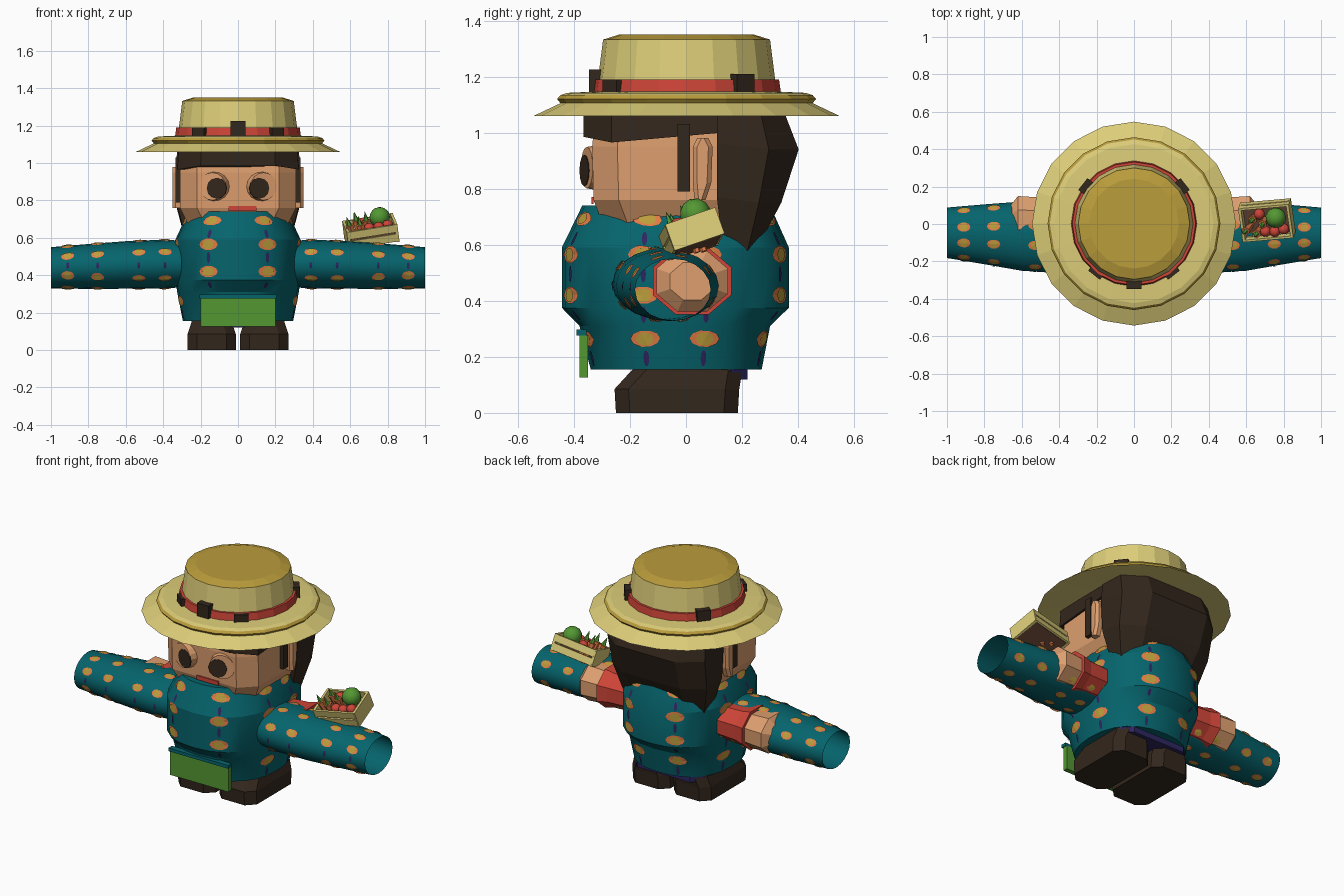
import bpy, bmesh, math
from math import sin, cos, pi, radians
from mathutils import Vector, Matrix
from mathutils.bvhtree import BVHTree

cube = bpy.data.objects.get("Cube")
if cube:
    bpy.data.objects.remove(cube)


def material(name, *rgb):
    col = [(c / 255) ** 2.2 for c in rgb] + [1]
    m = bpy.data.materials.new(name)
    m.use_nodes = True
    m.diffuse_color = col
    m.node_tree.nodes["Principled BSDF"].inputs["Base Color"].default_value = col
    return m


TEAL = material("teal cloth", 14, 100, 108)
GOLD = material("dark straw", 186, 156, 62)
STRAW = material("pale straw", 220, 204, 120)
RED = material("red", 204, 70, 58)
SKIN = material("skin", 220, 157, 110)
HAIR = material("dark hair", 54, 43, 34)
GREEN = material("leaf green", 84, 150, 54)
ORANGE = material("orange", 226, 122, 70)
NAVY = material("navy", 48, 42, 96)
BROWN = material("wood brown", 104, 72, 56)


def finish(name, bm, mats, smooth=None, outward=True):
    if outward:
        bmesh.ops.recalc_face_normals(bm, faces=bm.faces)
    me = bpy.data.meshes.new(name)
    bm.to_mesh(me)
    bm.free()
    for m in mats:
        me.materials.append(m)
    ob = bpy.data.objects.new(name, me)
    bpy.context.collection.objects.link(ob)
    if smooth:
        bpy.ops.object.select_all(action="DESELECT")
        bpy.context.view_layer.objects.active = ob
        ob.select_set(True)
        bpy.ops.object.shade_smooth_by_angle(angle=radians(smooth))
    return ob


def loft(name, rings, mats, caps=True, bands=None, smooth=None):
    """Skin a list of point rings; bands gives a material slot per band."""
    bm = bmesh.new()
    vs = [[bm.verts.new(p) for p in r] for r in rings]
    n = len(vs[0])
    for k in range(len(vs) - 1):
        for i in range(n):
            j = (i + 1) % n
            f = bm.faces.new((vs[k][i], vs[k][j], vs[k + 1][j], vs[k + 1][i]))
            f.material_index = bands[k] if bands else 0
    if caps:
        bm.faces.new(vs[0])
        bm.faces.new(vs[-1]).material_index = bands[-1] if bands else 0
    return finish(name, bm, mats, smooth)


def oval(rx, ry, cy, z, n=20, power=1.0):
    pts = []
    for i in range(n):
        c, s = cos(2 * pi * i / n), sin(2 * pi * i / n)
        pts.append((rx * math.copysign(abs(c) ** power, c),
                    cy + ry * math.copysign(abs(s) ** power, s), z))
    return pts


def block(x0, x1, y0, y1, c, z):
    """Rectangle ring with cut corners."""
    return [(x0 + c, y0, z), (x1 - c, y0, z), (x1, y0 + c, z), (x1, y1 - c, z),
            (x1 - c, y1, z), (x0 + c, y1, z), (x0, y1 - c, z), (x0, y0 + c, z)]


def box(name, size, loc, mat, rot=Matrix()):
    bm = bmesh.new()
    bmesh.ops.create_cube(bm, size=1, matrix=Matrix.LocRotScale(None, None, Vector(size)))
    bm.transform(rot @ Matrix.Translation(loc) if rot.translation.length else
                 Matrix.Translation(loc) @ rot)
    return finish(name, bm, [mat])


def cone(name, r1, r2, depth, mat, matrix, n=16):
    bm = bmesh.new()
    bmesh.ops.create_cone(bm, cap_ends=True, segments=n, radius1=r1, radius2=r2,
                          depth=depth, matrix=matrix)
    return finish(name, bm, [mat])


def patches(name, target, spots, mats):
    """Thin ovals laid on a surface: spots = (centre, direction, side, half w, half h, slot, lift)."""
    src = bmesh.new()
    src.from_mesh(target.data)
    tree = BVHTree.FromBMesh(src)
    src.free()
    bm = bmesh.new()
    for centre, d, side, w, h, slot, lift in spots:
        hit = tree.ray_cast(centre, d)[0]
        if hit is None:
            continue
        up = d.cross(side)

        def lay(p):
            q, nrm = tree.find_nearest(p)[:2]
            return bm.verts.new(q + nrm * lift * (1 if nrm.dot(d) > 0 else -1))
        mid = lay(hit)
        rim = [lay(hit + side * w * cos(pi * k / 5) + up * h * sin(pi * k / 5))
               for k in range(10)]
        for k in range(10):
            bm.faces.new((mid, rim[k], rim[(k + 1) % 10])).material_index = slot
    return finish(name, bm, mats, outward=False)


def flower(spots, c, d, side, w, h):
    spots.append((c, d, side, w, h, 0, 0.005))
    spots.append((c, d, side, w * 0.58, h * 0.82, 1, 0.008))


PATTERN = [ORANGE, GOLD, NAVY]

# Tunic with flower rows
tunic = loft("tunic", [oval(rx, ry, cy, z, 24, 0.85) for rx, ry, cy, z in (
    (0.295, 0.305, -0.035, 0.155), (0.325, 0.34, -0.04, 0.31), (0.335, 0.405, -0.038, 0.375),
    (0.335, 0.405, -0.038, 0.59), (0.265, 0.335, -0.035, 0.74))], [TEAL], smooth=25)
spots = []
for a in (19, 67, 113, 161, 199, 247, 293, 341):
    d = Vector((cos(radians(a)), sin(radians(a)), 0))
    side = Vector((-d.y, d.x, 0))
    for z in (0.265, 0.42, 0.565, 0.69):
        flower(spots, Vector((0, -0.04, z)), d, side, 0.055, 0.031)
        spots.append((Vector((0, -0.04, z - 0.07)), d, side, 0.01, 0.03, 2, 0.004))
patches("tunic_flowers", tunic, spots, PATTERN)

# Open sleeves, arms, boots
SLEEVE = ((0.2, 0.16, 0.12, -0.07, 0.46), (0.4, 0.195, 0.13, -0.068, 0.46),
          (0.6, 0.185, 0.127, -0.065, 0.455), (0.8, 0.16, 0.12, -0.055, 0.447),
          (1.0, 0.135, 0.11, -0.047, 0.44))
for s, tag in ((1, "left"), (-1, "right")):
    tube = loft(tag + "_sleeve", [[(s * x, cy + ry * cos(pi * k / 10), cz + rz * sin(pi * k / 10))
                for k in range(20)] for x, ry, rz, cy, cz in SLEEVE], [TEAL], False, smooth=30)
    spots = []
    for x in (0.39, 0.53, 0.75, 0.91):
        for k in range(8):
            d = Vector((0, cos(pi * (k + 0.5) / 4), sin(pi * (k + 0.5) / 4)))
            c = Vector((s * x, -0.06, 0.452))
            flower(spots, c, d, Vector((1, 0, 0)), 0.036, 0.025)
        spots.append((c, Vector((0, -1, 0)), Vector((1, 0, 0)), 0.008, 0.018, 2, 0.004))
    patches(tag + "_sleeve_flowers", tube, spots, PATTERN)

    def arm_ring(x, r):
        return [(s * x, 0.022 + r * cos(pi * (k + 0.5) / 4), 0.47 + r * 0.85 * sin(pi * (k + 0.5) / 4))
                for k in range(8)]
    loft(tag + "_cuff", [arm_ring(0.28, 0.125), arm_ring(0.44, 0.135), arm_ring(0.5, 0.152)], [RED])
    loft(tag + "_hand", [arm_ring(0.48, 0.128), arm_ring(0.62, 0.138), arm_ring(0.66, 0.085)], [SKIN])

    x0, x1 = sorted((s * 0.012, s * 0.27))
    loft(tag + "_boot", [block(x0, x1, -0.25, 0.185, 0.05, 0), block(x0, x1, -0.255, 0.19, 0.05, 0.085),
         block(x0 + 0.02, x1 - 0.02, -0.2, 0.2, 0.05, 0.145),
         block(x0 + 0.03, x1 - 0.03, -0.15, 0.2, 0.05, 0.19)], [HAIR])
loft("trousers", [block(-0.24, 0.24, -0.18, 0.22, 0.06, z) for z in (0.12, 0.2)], [NAVY])

# Apron pouch on the front
box("apron_panel", (0.4, 0.03, 0.15), (0, -0.365, 0.202), GREEN)
box("apron_band", (0.41, 0.035, 0.02), (0, -0.373, 0.287), TEAL)

# Head and face
loft("head", [block(-0.27, 0.27, -0.3, 0.22, 0.09, 0.68), block(-0.31, 0.31, -0.33, 0.24, 0.09, 0.76),
     block(-0.31, 0.31, -0.335, 0.24, 0.09, 0.95), block(-0.3, 0.3, -0.32, 0.24, 0.09, 1.09)], [SKIN])
box("mouth", (0.15, 0.008, 0.025), (0.025, -0.334, 0.757), RED)
for s, tag in ((1, "left"), (-1, "right")):
    turn = Matrix.Rotation(s * radians(17), 4, "Z") @ Matrix.Rotation(pi / 2, 4, "X")
    cone(tag + "_eye", 0.082, 0.074, 0.05, SKIN, Matrix.Translation((s * 0.13, -0.33, 0.875)) @ turn)
    cone(tag + "_pupil", 0.056, 0.056, 0.008, HAIR, Matrix.Translation((s * 0.113, -0.36, 0.865)) @ turn, 12)
    x0, x1 = sorted((s * 0.29, s * 0.35))
    loft(tag + "_ear", [block(x0, x1, y0, y1, 0.015, z) for y0, y1, z in (
        (0.03, 0.07, 0.76), (0.025, 0.09, 0.82), (0.025, 0.095, 0.95), (0.04, 0.08, 0.98))], [SKIN])
    box(tag + "_sideburn", (0.03, 0.045, 0.24), (s * 0.318, -0.008, 0.91), HAIR)

# Hair: fringe with a sloping hem, long back, tufts through the hat band
hem = [(-0.2, -0.365, 0.985), (0.2, -0.365, 0.985), (0.325, -0.265, 0.965),
       (0.325, 0.13, 1.0), (-0.325, 0.13, 1.0), (-0.325, -0.265, 0.965)]
loft("fringe", [hem, [(x * 0.97, y, 1.1) for x, y, z in hem]], [HAIR])


def back_ring(z, y0, ym, y1, w):
    return [(-w, y0, z + 0.02), (w, y0, z + 0.02), (w, ym, z), (w * 0.6, y1, z),
            (-w * 0.6, y1, z), (-w, ym, z)]


loft("back_hair", [back_ring(0.58, 0.13, 0.22, 0.25, 0.28), back_ring(0.75, 0.11, 0.26, 0.34, 0.325),
     back_ring(0.94, 0.11, 0.295, 0.402, 0.335), back_ring(1.1, 0.11, 0.26, 0.34, 0.32)], [HAIR])
for a, z, h in ((270, 1.185, 0.08), (232, 1.165, 0.05), (308, 1.165, 0.05), (38, 1.175, 0.07), (142, 1.175, 0.07)):
    box("hair_tuft", (0.05, 0.08, h), (0.322 * cos(radians(a)), 0.322 * sin(radians(a)), z),
        HAIR, Matrix.Rotation(radians(a), 4, "Z"))

# Straw hat: brim, raised rim, red band, crown, top
HAT = ((0.3, 1.075), (0.545, 1.06), (0.45, 1.105), (0.462, 1.12), (0.45, 1.134), (0.425, 1.142),
       (0.336, 1.146), (0.33, 1.19), (0.316, 1.19), (0.298, 1.332), (0.24, 1.35))
loft("straw_hat", [oval(r, r, 0.002, z) for r, z in HAT], [STRAW, GOLD, RED],
     bands=[0, 0, 1, 1, 0, 0, 2, 2, 0, 1, 1])

# Tilted crate of vegetables on the left sleeve
tilt = (Matrix.Translation((0.71, 0.02, 0.635)) @ Matrix.Rotation(radians(5), 4, "Z")
        @ Matrix.Rotation(radians(-9), 4, "Y") @ Matrix.Rotation(radians(19), 4, "X"))
box("crate_floor", (0.25, 0.17, 0.03), (0, 0, -0.035), BROWN, tilt)
for s in (1, -1):
    box("crate_end", (0.015, 0.19, 0.1), (s * 0.13, 0, 0), STRAW, tilt)
    for z in (-0.025, 0.027):
        box("crate_slat", (0.26, 0.012, 0.043), (0, s * 0.09, z), STRAW, tilt)


def ball(name, r, loc, mat):
    bm = bmesh.new()
    bmesh.ops.create_icosphere(bm, subdivisions=2, radius=r, matrix=tilt @ Matrix.Translation(loc))
    finish(name, bm, [mat], 40)


ball("cabbage", 0.056, (0.06, 0.03, 0.06), GREEN)
for x, y in ((-0.01, -0.05), (0.04, -0.055), (0.09, -0.045), (-0.03, 0.05)):
    ball("tomato", 0.03, (x, y, 0.035), RED)
for x, y in ((-0.1, -0.03), (-0.06, 0.03), (-0.05, -0.05), (-0.015, 0.0)):
    lean = tilt @ Matrix.Translation((x, y, 0.0)) @ Matrix.Rotation(x * 2, 4, "Y")
    cone("carrot", 0.012, 0.024, 0.13, ORANGE, lean, 6)
    cone("carrot_leaf", 0.016, 0, 0.055, GREEN, lean @ Matrix.Translation((0, 0, 0.09)), 5)
